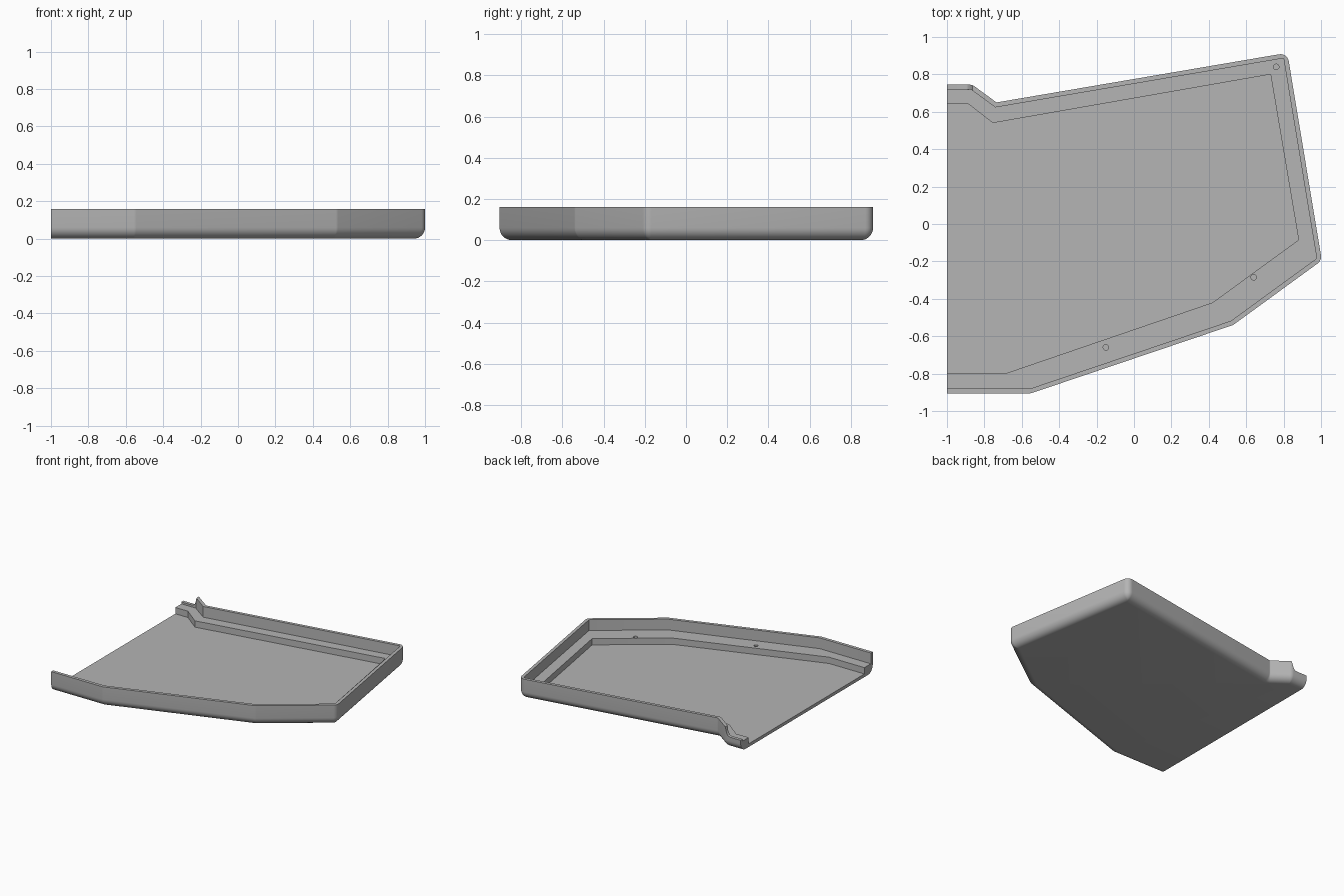
import bpy, bmesh, math
from mathutils import Vector

cube = bpy.data.objects.get("Cube")
if cube:
    bpy.data.objects.remove(cube, do_unlink=True)

HEIGHT, FILLET, CORNER = 0.16, 0.06, 0.045
WALL, LEDGE_Z, FLOOR_Z, LIP_Z = 0.025, 0.075, 0.025, 0.09

# Outline runs counter-clockwise from the open side and back to it
OUTLINE = [(-1, -0.905), (-0.55, -0.905), (0.53, -0.54), (1.004, -0.195),
           (0.82, 0.915), (-0.735, 0.65), (-0.865, 0.745), (-1, 0.745)]
POCKET = [(-1.1, -0.8), (-0.69, -0.8), (0.42, -0.42), (0.88, -0.085),
          (0.73, 0.8), (-0.755, 0.54), (-0.89, 0.645), (-1.1, 0.645)]
HOLES = [(0.76, 0.84), (0.64, -0.285), (-0.15, -0.66)]

grey = bpy.data.materials.new("plain grey")
grey.use_nodes = True
grey.diffuse_color = (0.46, 0.46, 0.46, 1)
grey.node_tree.nodes["Principled BSDF"].inputs["Base Color"].default_value = (0.46, 0.46, 0.46, 1)


def inset(points, d):
    """Move an open path inward by d with mitred corners."""
    pts = [Vector(p) for p in points]
    dirs = [(b - a).normalized() for a, b in zip(pts, pts[1:])]
    result = []
    for i, p in enumerate(pts):
        u, v = dirs[max(i - 1, 0)], dirs[min(i, len(dirs) - 1)]
        n1, n2 = Vector((-u.y, u.x)), Vector((-v.y, v.x))
        result.append(p + (n1 + n2) * d / (1 + n1.dot(n2)))
    return result


def rounded(points, d, steps=6):
    """Inset the path and round every inner corner with an arc."""
    pts = inset(points, d)
    result = [pts[0]]
    for a, p, b in zip(pts, pts[1:], pts[2:]):
        u, v = (p - a).normalized(), (b - p).normalized()
        turn = math.atan2(u.x * v.y - u.y * v.x, u.dot(v))
        side = 1 if turn > 0 else -1
        r = max(CORNER - d, 0.001) if turn > 0 else 0.01 + d
        start = p - u * r * math.tan(abs(turn) / 2)
        normal = Vector((-u.y, u.x)) * side
        centre = start + normal * r
        for k in range(steps + 1):
            t = turn * k / steps
            spoke = -normal * r
            result.append(centre + Vector((spoke.x * math.cos(t) - spoke.y * math.sin(t),
                                           spoke.x * math.sin(t) + spoke.y * math.cos(t))))
    return result + [pts[-1]]


def loft(name, rings):
    """Join rings of 3D points and cap both ends."""
    bm = bmesh.new()
    loops = [[bm.verts.new(p) for p in ring] for ring in rings]
    n = len(loops[0])
    for low, high in zip(loops, loops[1:]):
        for i in range(n):
            j = (i + 1) % n
            bm.faces.new((low[i], low[j], high[j], high[i]))
    bm.faces.new(loops[0][::-1])
    bm.faces.new(loops[-1])
    bmesh.ops.recalc_face_normals(bm, faces=bm.faces)
    mesh = bpy.data.meshes.new(name)
    bm.to_mesh(mesh)
    bm.free()
    obj = bpy.data.objects.new(name, mesh)
    bpy.context.collection.objects.link(obj)
    mesh.materials.append(grey)
    return obj


def prism(name, points, z0, z1):
    return loft(name, [[(p[0], p[1], z) for p in points] for z in (z0, z1)])


# Solid tray body with a rounded lower edge
rings = []
for k in range(9):
    a = math.pi / 2 * k / 8
    d, z = FILLET * (1 - math.sin(a)), FILLET * (1 - math.cos(a))
    rings.append([(p.x, p.y, z) for p in rounded(OUTLINE, d)])
rings.append([(p.x, p.y, HEIGHT) for p in rounded(OUTLINE, 0)])
tray = loft("tray_shell", rings)

# Cavity above the ledge, and deeper floor pocket
cavity = inset(OUTLINE, WALL)
cavity[0].x = cavity[-1].x = -1.1
cutters = [prism("cavity_cutter", cavity, LEDGE_Z, 0.3),
           prism("pocket_cutter", POCKET, FLOOR_Z, 0.3)]

# Curved dip in the rim at the back corner
dip = [(-1.1, LIP_Z), (-0.905, LIP_Z), (-0.89, 0.096), (-0.879, 0.11),
       (-0.872, 0.13), (-0.86, 0.17), (-0.86, 0.3), (-1.1, 0.3)]
cutters.append(loft("rim_dip_cutter", [[(x, y, z) for x, z in dip] for y in (0.6, 0.85)]))

# Small blind screw holes in the ledge
for x, y in HOLES:
    circle = [(x + 0.015 * math.cos(math.tau * k / 24), y + 0.015 * math.sin(math.tau * k / 24))
              for k in range(24)]
    cutters.append(prism("hole_cutter", circle, FLOOR_Z + 0.005, 0.12))

# Carve the body, then remove the helpers
bpy.context.view_layer.objects.active = tray
for cutter in cutters:
    cutter.hide_render = True
    mod = tray.modifiers.new("carve", 'BOOLEAN')
    mod.operation, mod.solver, mod.object = 'DIFFERENCE', 'EXACT', cutter
    bpy.ops.object.modifier_apply(modifier=mod.name)
    bpy.data.objects.remove(cutter, do_unlink=True)

bpy.ops.object.select_all(action='DESELECT')
tray.select_set(True)
bpy.ops.object.shade_smooth_by_angle(angle=math.radians(30))
